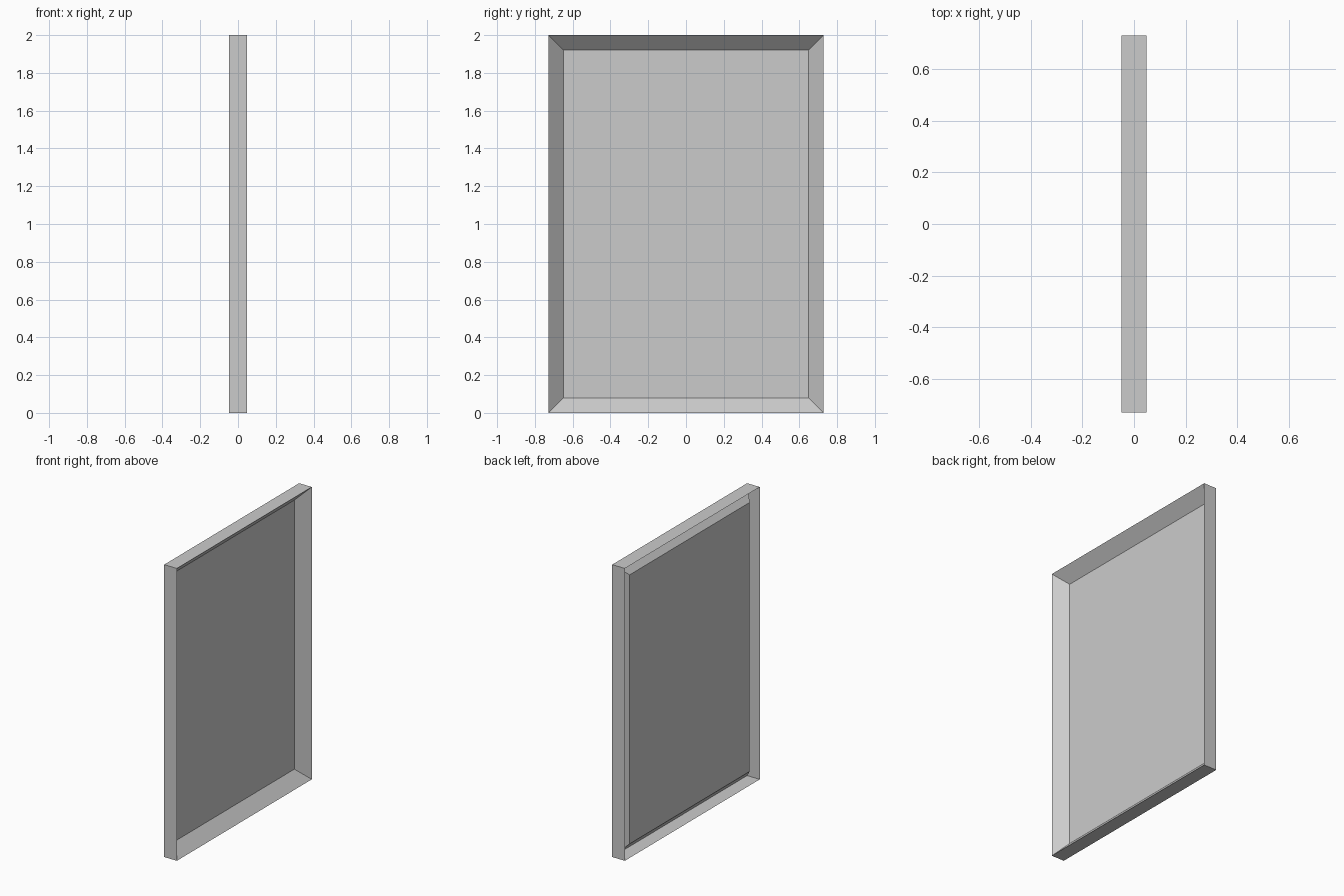
import bpy, bmesh

if "Cube" in bpy.data.objects:
    bpy.data.objects.remove(bpy.data.objects["Cube"])

HALF_W, HEIGHT = 0.729, 2.0     # outer size of the frame
BORDER = 0.08                   # width of the sloped border
X_FRONT, X_PANEL, X_BACK = 0.048, -0.028, -0.048


def ring(bm, x, inset):
    """Rectangular loop of vertices in the YZ plane."""
    w, lo, hi = HALF_W - inset, inset, HEIGHT - inset
    return [bm.verts.new((x, y, z)) for y, z in ((-w, lo), (w, lo), (w, hi), (-w, hi))]


def bridge(bm, a, b):
    for i in range(4):
        j = (i + 1) % 4
        bm.faces.new((a[i], a[j], b[j], b[i]))


def make_object(name, bm):
    mesh = bpy.data.meshes.new(name)
    bm.to_mesh(mesh)
    bm.free()
    obj = bpy.data.objects.new(name, mesh)
    bpy.context.collection.objects.link(obj)
    return obj


# Thin tray open at the back: outer walls, border sloping inward, recessed panel
bm = bmesh.new()
back = ring(bm, X_BACK, 0)
front = ring(bm, X_FRONT, 0)
inner = ring(bm, X_PANEL, BORDER)
bridge(bm, back, front)
bridge(bm, front, inner)
bm.faces.new(inner)
make_object("recessed_panel_frame", bm)
